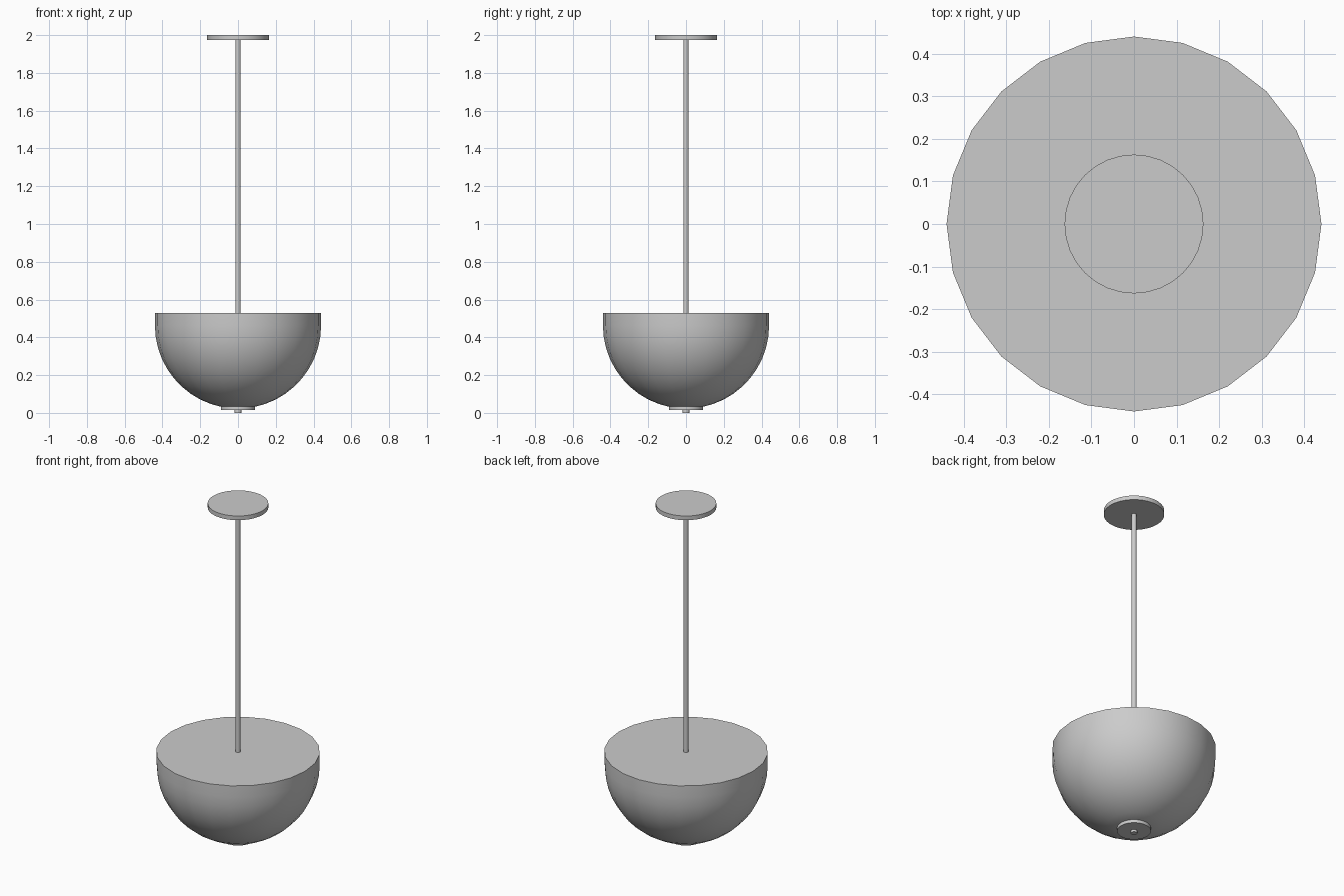
import bpy
import math

cube = bpy.data.objects.get("Cube")
if cube:
    bpy.data.objects.remove(cube, do_unlink=True)

# One plain grey finish for the whole lamp
grey = bpy.data.materials.new("light_grey")
grey.use_nodes = True
colour = (0.6, 0.6, 0.6, 1)
grey.diffuse_color = colour
grey.node_tree.nodes["Principled BSDF"].inputs["Base Color"].default_value = colour


def lathe(name, profile, sides):
    """Closed solid turned about z from (radius, height) points, bottom to top."""
    verts, faces = [], []
    for r, z in profile:
        for i in range(sides):
            a = math.tau * i / sides
            verts.append((r * math.cos(a), r * math.sin(a), z))
    for k in range(len(profile) - 1):
        for i in range(sides):
            j = (i + 1) % sides
            low, high = k * sides, (k + 1) * sides
            faces.append((low + i, low + j, high + j, high + i))
    faces.append(tuple(reversed(range(sides))))
    top = (len(profile) - 1) * sides
    faces.append(tuple(range(top, top + sides)))
    mesh = bpy.data.meshes.new(name)
    mesh.from_pydata(verts, [], faces)
    mesh.materials.append(grey)
    obj = bpy.data.objects.new(name, mesh)
    bpy.context.collection.objects.link(obj)
    bpy.ops.object.select_all(action='DESELECT')
    obj.select_set(True)
    bpy.context.view_layer.objects.active = obj
    bpy.ops.object.shade_smooth_by_angle(angle=math.radians(35))
    return obj


def disc(name, radius, bottom, top, sides=32):
    return lathe(name, [(radius, bottom), (radius, top)], sides)


# Hemispherical shade with a short straight rim and a flat closed top
R, centre, steps = 0.44, 0.463, 10
start = math.asin(0.085 / R)
bowl = []
for s in range(steps + 1):
    a = start + (math.pi / 2 - start) * s / steps
    bowl.append((R * math.sin(a), centre - R * math.cos(a)))
bowl.append((R, 0.53))
lathe("bowl_shade", bowl, 24)

# Ceiling plate, hanging rod, and the fitting under the shade
disc("ceiling_plate", 0.163, 1.975, 2.0)
disc("hanging_rod", 0.014, 0.52, 1.98, 16)
disc("bottom_cap", 0.091, 0.014, 0.033)
disc("bottom_finial", 0.018, 0.0, 0.02, 16)
